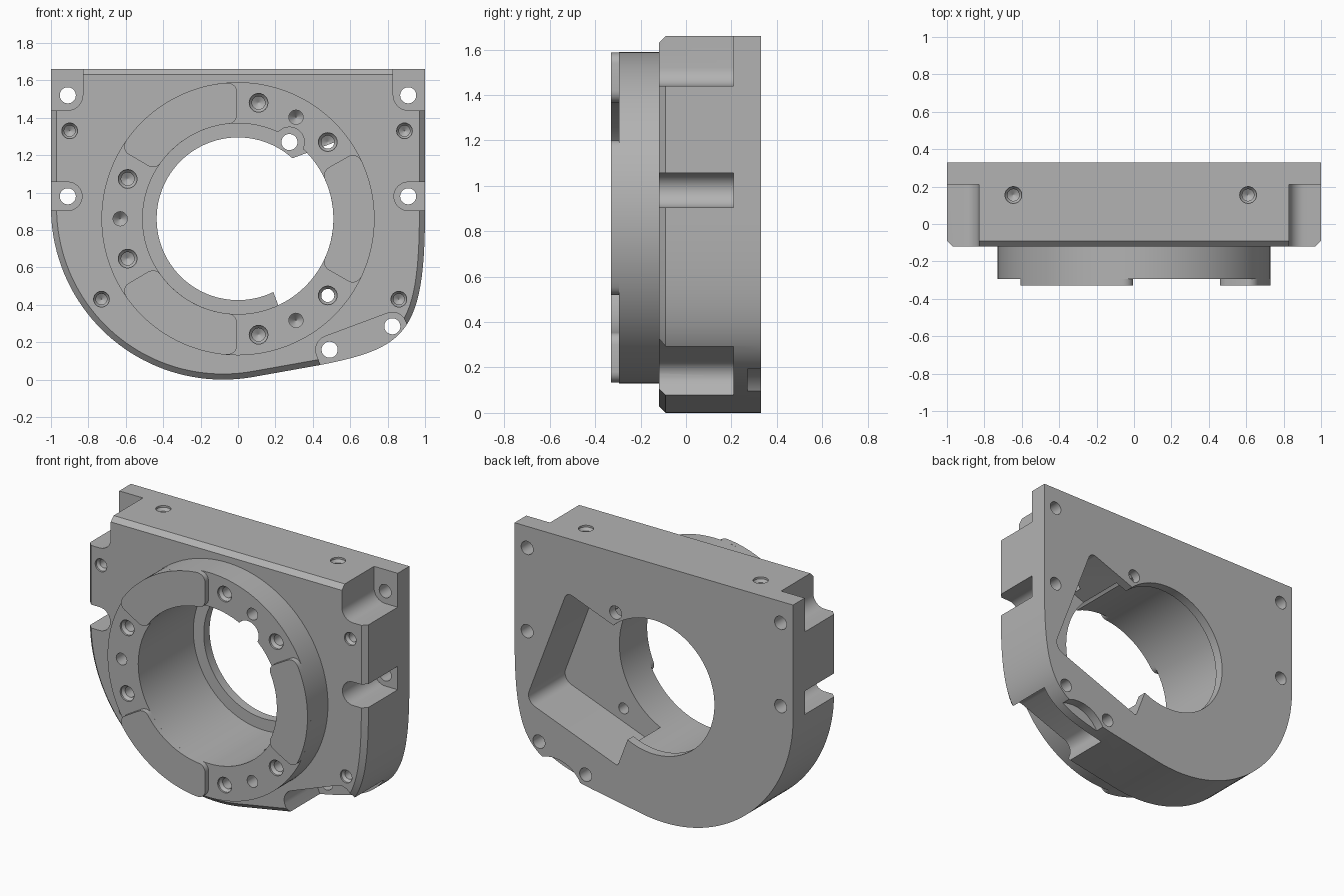
import bpy, bmesh, math
from mathutils import Matrix, Vector
from mathutils.geometry import convex_hull_2d, interpolate_bezier

cube = bpy.data.objects.get("Cube")
if cube:
    bpy.data.objects.remove(cube, do_unlink=True)

FRONT, BACK, STEP = -0.12, 0.33, 0.21      # body front, body back, flange front
RING, PAD = -0.295, -0.33                  # ring face, pad face
CZ = 0.86                                  # bore axis height

metal = bpy.data.materials.new("grey metal")
metal.use_nodes = True
metal.diffuse_color = (0.45, 0.45, 0.45, 1)
bsdf = next(n for n in metal.node_tree.nodes if n.type == 'BSDF_PRINCIPLED')
bsdf.inputs["Base Color"].default_value = metal.diffuse_color
bsdf.inputs["Roughness"].default_value = 0.6


def finish(bm, name):
    bmesh.ops.recalc_face_normals(bm, faces=bm.faces)
    mesh = bpy.data.meshes.new(name)
    bm.to_mesh(mesh)
    bm.free()
    mesh.materials.append(metal)
    obj = bpy.data.objects.new(name, mesh)
    bpy.context.collection.objects.link(obj)
    return obj


def prism(name, pts, y0, y1, chamfer=0):
    """Extrude an (x, z) outline along y, optionally chamfering the y0 rim."""
    bm = bmesh.new()
    rims = [[bm.verts.new((x, y, z)) for x, z in pts] for y in (y0, y1)]
    front = bm.faces.new(rims[0])
    bm.faces.new(rims[1])
    n = len(pts)
    for i in range(n):
        j = (i + 1) % n
        bm.faces.new((rims[0][i], rims[0][j], rims[1][j], rims[1][i]))
    bmesh.ops.recalc_face_normals(bm, faces=bm.faces)
    if chamfer:
        bmesh.ops.bevel(bm, geom=list(front.edges), offset=chamfer, segments=1,
                        affect='EDGES', clamp_overlap=False)
    return finish(bm, name)


def circle(x, z, r, n=32):
    return [(x + r * math.cos(math.tau * i / n), z + r * math.sin(math.tau * i / n))
            for i in range(n)]


def hull_prism(circles, y0, y1):
    """Cutter whose section is the hull of several (x, z, r) circles."""
    pts = [Vector(p) for c in circles for p in circle(*c)]
    return prism("cutter", [pts[i] for i in convex_hull_2d(pts)], y0, y1)


def drill(profile, loc, angle=-90):
    """Stepped round cutter from (radius, depth) pairs, turned about x."""
    bm = bmesh.new()
    rings = [[bm.verts.new((x, y, d)) for x, y in circle(0, 0, r, 24)] for r, d in profile]
    for a, b in zip(rings, rings[1:]):
        for i in range(24):
            j = (i + 1) % 24
            bm.faces.new((a[i], a[j], b[j], b[i]))
    bm.faces.new(rings[0])
    bm.faces.new(rings[-1])
    bm.transform(Matrix.Translation(loc) @ Matrix.Rotation(math.radians(angle), 4, 'X'))
    return finish(bm, "cutter")


def screw(r, depth):
    return [(r, -0.02), (r, 0.012), (r * 0.7, 0.03), (r * 0.7, depth), (0.002, depth + 0.02)]


def cut(obj, cutters):
    for c in cutters:
        c.hide_render = True
        mod = obj.modifiers.new("cut", 'BOOLEAN')
        mod.operation, mod.solver, mod.object = 'DIFFERENCE', 'EXACT', c
    deps = bpy.context.evaluated_depsgraph_get()
    mesh = bpy.data.meshes.new_from_object(obj.evaluated_get(deps))
    obj.modifiers.clear()
    obj.data = mesh
    for c in cutters:
        bpy.data.objects.remove(c, do_unlink=True)


# Body outline: big arc at lower right side, sloped foot, rounded corner, square top
arc = [math.radians(180 + 2.5 * i) for i in range(41)]
outline = [(-1, 1.66)]
outline += [(-0.08 + 0.92 * math.cos(a), 0.92 + 0.92 * math.sin(a)) for a in arc]
corner = interpolate_bezier(Vector((0.45, 0.08)), Vector((0.9, 0.17)),
                            Vector((1, 0.25)), Vector((1, 0.91)), 28)
outline += [(p.x, p.y) for p in corner] + [(1, 1.66)]
body = prism("housing_body", outline, FRONT, BACK, chamfer=0.03)
ring = prism("front_ring", circle(0, CZ, 0.73, 128), RING, FRONT)


# Cutters shared by body and ring: bore, relief beside it, screws of the ring
def bore_cutters():
    out = [prism("cutter", circle(0, CZ, 0.51, 96), -0.5, 0.27),
           hull_prism([(0.275, 1.27, 0.08)], -0.5, 0.27)]
    for x, dz in ((0.11, 0.62), (-0.59, 0.213), (0.48, 0.41)):
        for s in (-1, 1):
            depth = 0.32 if x > 0.4 else 0.16
            out.append(drill(screw(0.05, depth), (x, RING, CZ + s * dz)))
    for x, dz in ((0.31, 0.543), (0.31, -0.543), (-0.63, 0)):
        out.append(drill([(0.038, -0.02), (0.038, 0.1), (0.002, 0.14)], (x, RING, CZ + dz)))
    return out


# Tilted rectangular pocket in the back, opening into the bore
u = Vector((0.935, 0.354))
v = Vector((-0.354, 0.935))


def pocket_corner(a, b, r):
    p = Vector((0.26, 0.28)) + u * a + v * b
    return (p.x, p.y, r)


cutters = bore_cutters()
cutters.append(prism("cutter", circle(0, CZ, 0.435, 96), 0.2, 0.5))
cutters.append(hull_prism([pocket_corner(0.015, 0.015, 0.015), pocket_corner(0.636, 0.07, 0.07),
                           pocket_corner(0.666, 0.794, 0.04), pocket_corner(0.015, 0.819, 0.015)],
                          -0.045, 0.5))

# Corner and side notches that leave the mounting flange, with their bolt holes
for s in (-1, 1):
    x, far = 0.91 * s, 1.3 * s
    cutters.append(hull_prism([(x, 1.52, 0.08), (x, 1.9, 0.08),
                               (far, 1.52, 0.08), (far, 1.9, 0.08)], -0.4, STEP))
    cutters.append(hull_prism([(x, 0.98, 0.076), (far, 0.98, 0.076)], -0.4, STEP))
    for z in (1.52, 0.98):
        cutters.append(hull_prism([(x, z, 0.043)], -0.4, 0.5))

# Bottom notch around two bolts, and the shallow scallop behind it
bolts = [Vector((0.49, 0.16)), Vector((0.825, 0.285))]
ends = bolts + [b - v * 0.4 for b in bolts]
cutters.append(hull_prism([(p.x, p.y, 0.075) for p in ends], -0.4, STEP))
for b in bolts + [Vector((0.275, 1.27))]:
    cutters.append(hull_prism([(b.x, b.y, 0.043)], -0.4, 0.5))
cutters.append(hull_prism([(0.72, -0.01, 0.22)], 0.27, 0.5))

# Screw holes in the front face and the top face
for x, z in ((-0.9, 1.33), (0.89, 1.33), (-0.73, 0.43), (0.86, 0.43)):
    cutters.append(drill(screw(0.042, 0.15), (x, FRONT, z)))
for x in (-0.645, 0.61):
    cutters.append(drill(screw(0.045, 0.15), (x, 0.155, 1.66), 180))

cut(body, cutters)
cut(ring, bore_cutters())


# Raised pads: rounded sectors spaced evenly around the ring face
def sector(center, half, r0, r1, rad):
    mid = (r0 + r1) / 2
    s = math.radians(half) * mid - rad
    loop = []
    for k, (cs, cr) in enumerate(((s, r1 - rad), (-s, r1 - rad), (-s, r0 + rad), (s, r0 + rad))):
        for i in range(7):
            a = math.pi / 2 * (k + i / 6)
            loop.append(Vector((cs + rad * math.cos(a), cr + rad * math.sin(a))))
    pts = []
    for p, q in zip(loop, loop[1:] + loop[:1]):
        steps = 24 if (q - p).length > 0.2 else 1
        for i in range(steps):
            w = p.lerp(q, i / steps)
            a = math.radians(center) + w.x / mid
            pts.append((w.y * math.cos(a), CZ + w.y * math.sin(a)))
    return pts


parts = [body, ring]
for name, angle in (("side_pad", 0), ("upper_pad", 120), ("lower_pad", 240)):
    parts.append(prism(name, sector(angle, 29.5, 0.51, 0.73, 0.05), PAD, RING))

# Smooth the round walls, keep machined edges sharp
bpy.ops.object.select_all(action='DESELECT')
for obj in parts:
    obj.select_set(True)
bpy.context.view_layer.objects.active = body
bpy.ops.object.shade_smooth_by_angle(angle=math.radians(25))
